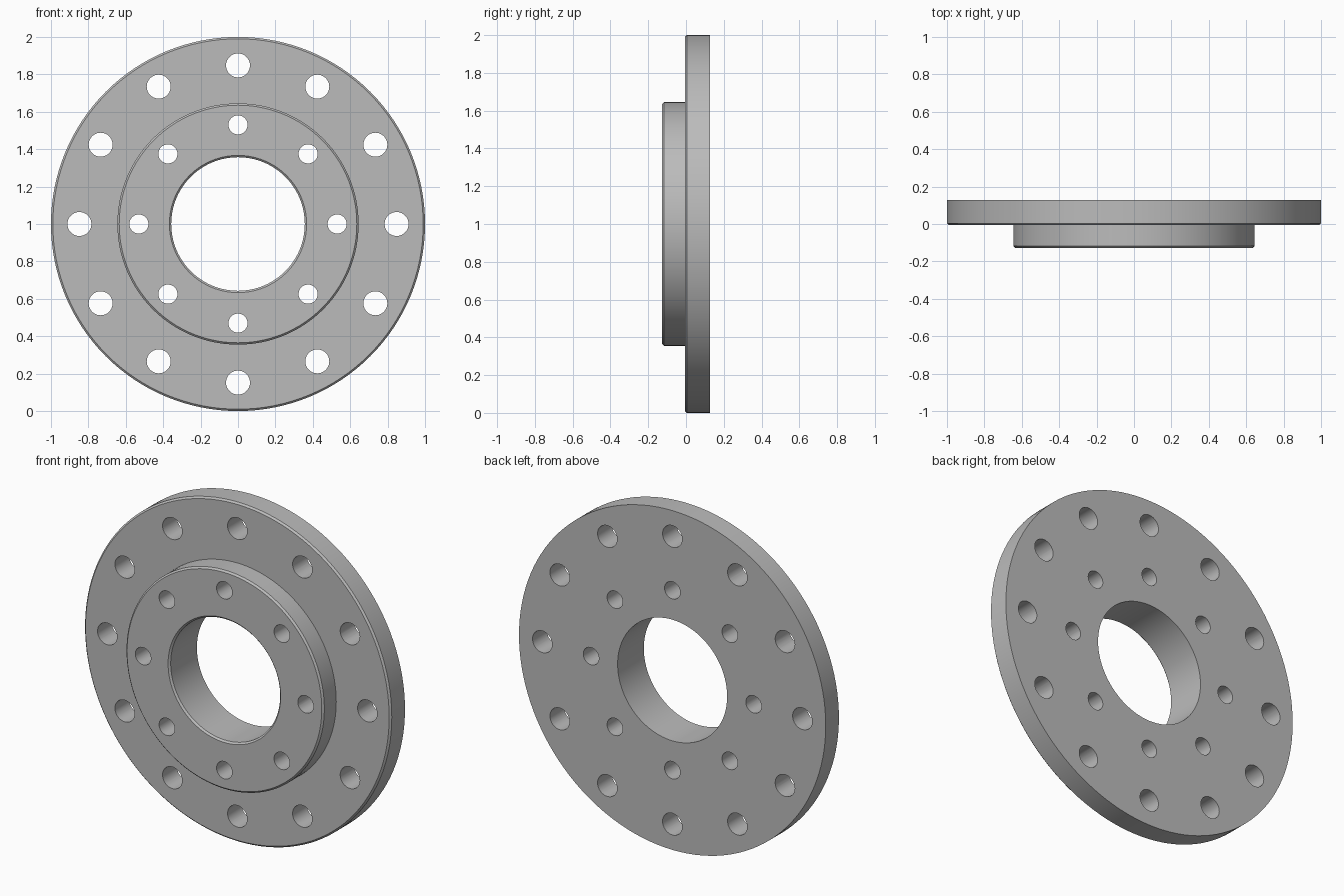
import bpy, bmesh, math
from mathutils import Matrix

if "Cube" in bpy.data.objects:
    bpy.data.objects.remove(bpy.data.objects["Cube"])

STEEL = bpy.data.materials.new("plain_grey_steel")
STEEL.diffuse_color = (0.5, 0.5, 0.5, 1)
STEEL.use_nodes = True
STEEL.node_tree.nodes["Principled BSDF"].inputs["Base Color"].default_value = STEEL.diffuse_color

CENTRE_Z = 1.0
BACK, STEP, FRONT = 0.127, -0.006, -0.127
CH = 0.01  # edge chamfer


def new_object(name, bm):
    bmesh.ops.recalc_face_normals(bm, faces=bm.faces)
    mesh = bpy.data.meshes.new(name)
    bm.to_mesh(mesh)
    bm.free()
    obj = bpy.data.objects.new(name, mesh)
    obj.location.z = CENTRE_Z
    bpy.context.collection.objects.link(obj)
    return obj


def lathe(name, profile, segments):
    """Revolve a closed (radius, y) profile about the y axis."""
    bm = bmesh.new()
    rings = []
    for i in range(segments):
        a = 2 * math.pi * i / segments
        rings.append([bm.verts.new((r * math.cos(a), y, r * math.sin(a)))
                      for r, y in profile])
    n = len(profile)
    for i in range(segments):
        p, q = rings[i], rings[(i + 1) % segments]
        for j in range(n):
            k = (j + 1) % n
            bm.faces.new((p[j], p[k], q[k], q[j]))
    return new_object(name, bm)


# Flange plate with raised hub and central bore
flange = lathe("flange", [
    (0.357, BACK), (1.0, BACK),
    (1.0, STEP + CH), (1.0 - CH, STEP),
    (0.645, STEP), (0.645, FRONT + CH), (0.645 - CH, FRONT),
    (0.357 + CH, FRONT), (0.357, FRONT + CH)], 128)
flange.data.materials.append(STEEL)

# Bolt hole cutters: outer ring of twelve, hub ring of eight
bm = bmesh.new()
for count, ring, radius in ((12, 0.848, 0.064), (8, 0.53, 0.051)):
    for i in range(count):
        a = 2 * math.pi * i / count
        place = (Matrix.Translation((ring * math.cos(a), 0, ring * math.sin(a)))
                 @ Matrix.Rotation(math.pi / 2, 4, 'X'))
        bmesh.ops.create_cone(bm, cap_ends=True, segments=40, radius1=radius,
                              radius2=radius, depth=0.6, matrix=place)
cutter = new_object("bolt_hole_cutter", bm)
cutter.data.materials.append(STEEL)
cutter.hide_render = True

# Drill the holes and smooth the curved walls
bpy.context.view_layer.objects.active = flange
flange.select_set(True)
drill = flange.modifiers.new("drill", 'BOOLEAN')
drill.operation = 'DIFFERENCE'
drill.solver = 'EXACT'
drill.object = cutter
bpy.ops.object.modifier_apply(modifier=drill.name)
bpy.data.objects.remove(cutter)
bpy.ops.object.shade_smooth_by_angle(angle=math.radians(30))
